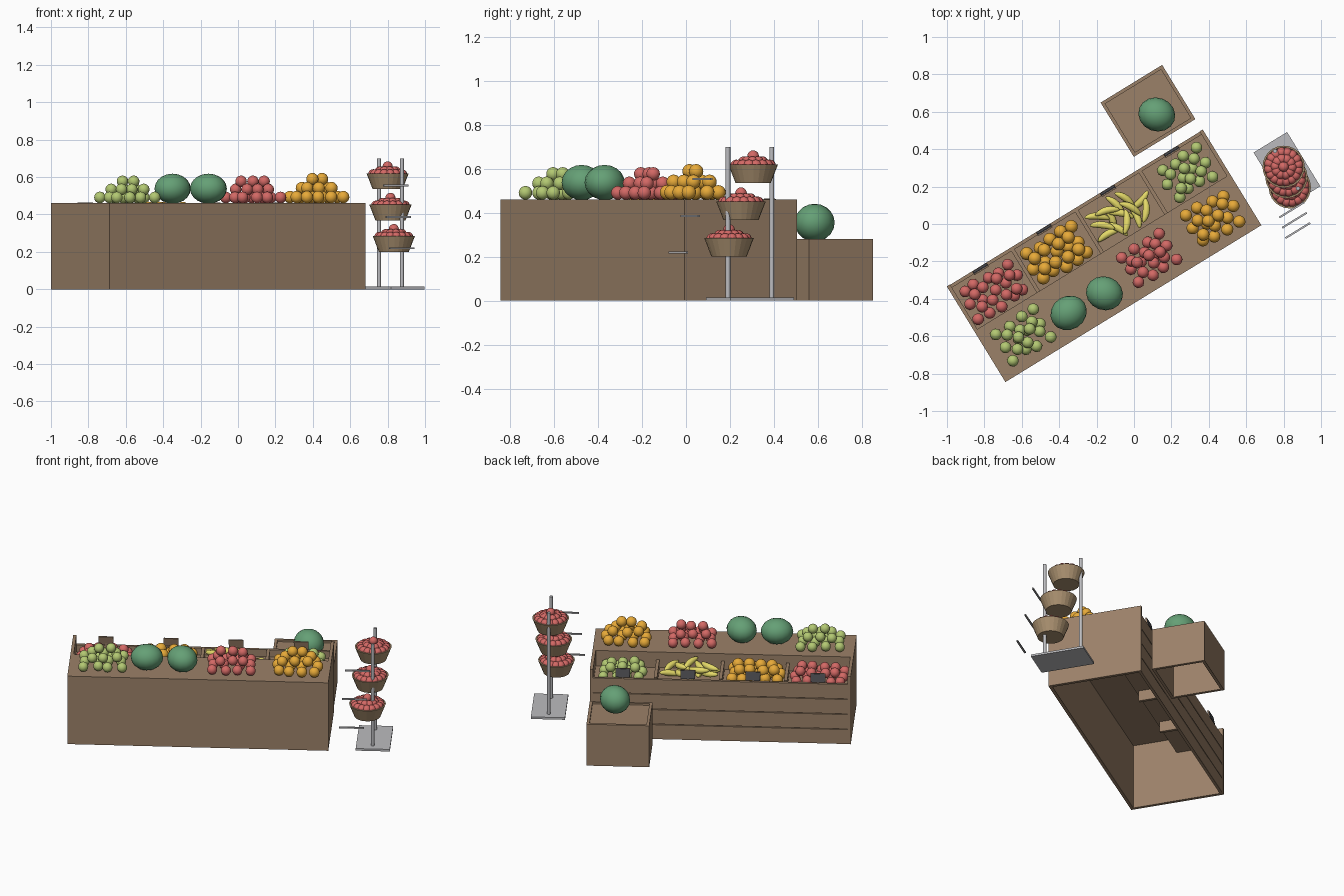
import bpy, bmesh, math, random
from mathutils import Matrix, Vector

if "Cube" in bpy.data.objects:
    bpy.data.objects.remove(bpy.data.objects["Cube"])

random.seed(4)
# Everything is laid out in a local frame (u along the counter, v across it)
ROOT = Matrix.Translation((-0.16, -0.17, 0)) @ Matrix.Rotation(math.radians(31.5), 4, 'Z')


def material(name, rgb):
    m = bpy.data.materials.new(name)
    m.diffuse_color = (*rgb, 1)
    m.use_nodes = True
    m.node_tree.nodes["Principled BSDF"].inputs["Base Color"].default_value = m.diffuse_color
    return m


WOOD = material("wood", (0.33, 0.22, 0.14))
WICKER = material("wicker", (0.40, 0.28, 0.16))
SLATE = material("slate", (0.08, 0.08, 0.09))
METAL = material("metal", (0.5, 0.5, 0.52))
RED = material("red_fruit", (0.65, 0.14, 0.13))
ORANGE = material("orange_fruit", (0.80, 0.40, 0.04))
LIME = material("green_fruit", (0.45, 0.58, 0.17))
YELLOW = material("yellow_fruit", (0.78, 0.70, 0.14))
MELON = material("melon_rind", (0.13, 0.35, 0.18))


def finish(bm, name, mat, smooth=False):
    me = bpy.data.meshes.new(name)
    bm.to_mesh(me)
    bm.free()
    ob = bpy.data.objects.new(name, me)
    bpy.context.collection.objects.link(ob)
    ob.matrix_world = ROOT
    me.materials.append(mat)
    if smooth:
        for p in me.polygons:
            p.use_smooth = True
    return ob


def box(name, u, v, z, mat=WOOD, tilt=0):
    """Box from (min, max) pairs, optionally tilted about its u axis."""
    size = [b - a for a, b in (u, v, z)]
    mid = Vector([(a + b) / 2 for a, b in (u, v, z)])
    bm = bmesh.new()
    bmesh.ops.create_cube(bm, size=1, matrix=Matrix.Translation(mid)
                          @ Matrix.Rotation(tilt, 4, 'X') @ Matrix.Diagonal((*size, 1)))
    return finish(bm, name, mat)


def balls(name, points, r, mat, scale=(1, 1, 1), spin=0):
    bm = bmesh.new()
    for p in points:
        bmesh.ops.create_uvsphere(bm, u_segments=16, v_segments=10, radius=r,
                                  matrix=Matrix.Translation(p) @ Matrix.Rotation(spin, 4, 'Z')
                                  @ Matrix.Diagonal((*scale, 1)))
    return finish(bm, name, mat, True)


def pile(name, u, v, z, r, mat, layers, du, dv=0.08, rise=0.043):
    """Stacked layers of fruit with a little jitter."""
    pts = []
    for k, (nu, nv) in enumerate(layers):
        for i in range(nu):
            for j in range(nv):
                pts.append((u + (i - (nu - 1) / 2) * du + random.uniform(-.012, .012),
                            v + (j - (nv - 1) / 2) * dv + random.uniform(-.012, .012),
                            z + r + k * rise))
    balls(name, pts, r, mat)


def rod(name, p, q, r, mat=METAL):
    p, q = Vector(p), Vector(q)
    bm = bmesh.new()
    bmesh.ops.create_cone(bm, cap_ends=True, segments=12, radius1=r, radius2=r, depth=(q - p).length,
                          matrix=Matrix.Translation((p + q) / 2)
                          @ (q - p).to_track_quat('Z', 'Y').to_matrix().to_4x4())
    finish(bm, name, mat)


# Counter shell: rear panel, end panels, upper shelf, sunken bins
H, L = 0.46, 0.8025
box("counter_rear_panel", (-L, L), (-.30, -.28), (0, H))
for s, side in ((-1, "left"), (1, "right")):
    box(f"counter_{side}_end", sorted((s * (L - .02), s * L)), (-.28, .30), (0, H))
box("upper_shelf", (-L + .02, L - .02), (-.28, .02), (H - .02, H))
box("shelf_riser", (-L + .02, L - .02), (0, .02), (.34, H - .02))
box("bin_floor", (-L + .02, L - .02), (.02, .28), (.34, .355))
for i in (-1, 0, 1):
    box("bin_divider", (i * .4 - .01, i * .4 + .01), (.02, .28), (.27, .41))

# Slatted customer side
for k in range(4):
    box("front_slat", (-L + .02, L - .02), (.28, .298), (k * .102, k * .102 + .097))

# Price cards with slate faces on short stems
for i in range(4):
    u = -.6 + i * .4
    box("card_stem", (u - .006, u + .006), (.283, .293), (.39, .42))
    box("card_back", (u - .045, u + .045), (.279, .286), (.408, .465), WOOD, .2)
    box("card_face", (u - .043, u + .043), (.286, .290), (.410, .464), SLATE, .2)

# Fruit on the upper shelf
TOP = ((4, 3), (3, 2), (2, 1))
pile("shelf_green_fruit", -.59, -.134, H, .031, LIME, TOP, .075)
pile("shelf_red_fruit", .20, -.134, H, .031, RED, ((4, 3), (3, 2), (3, 1)), .078)
pile("shelf_orange_fruit", .60, -.132, H, .033, ORANGE, TOP, .078, rise=.048)
balls("shelf_melon_left", [(-.321, -.161, H + .078)], .1, MELON, (1, .9, .8), 0)
balls("shelf_melon_right", [(-.103, -.172, H + .078)], .1, MELON, (1, .9, .8), -.9)

# Fruit in the bins
BIN = ((5, 3), (4, 2))
pile("bin_red_fruit", -.60, .145, .355, .031, RED, BIN, .07)
pile("bin_orange_fruit", -.21, .145, .355, .035, ORANGE, BIN, .07)
pile("bin_green_fruit", .61, .145, .355, .031, LIME, ((4, 3), (3, 2)), .075)

# Bananas: tapered spindles with a slight bend
bm = bmesh.new()
for k in range(14):
    new = bmesh.ops.create_uvsphere(bm, u_segments=10, v_segments=10, radius=1)["verts"]
    a = random.uniform(0, math.pi)
    place = (Matrix.Translation((.08 + (k % 5) * .06, .09 + (k // 5) * .055, .38 + (k % 3) * .024))
             @ Matrix.Rotation(a, 4, 'Z') @ Matrix.Rotation(random.uniform(-.25, .25), 4, 'Y'))
    for v in new:
        x, y, z = v.co.z, v.co.x, v.co.y
        v.co = place @ Vector((x * .068, y * .02 + x * x * .012, z * .02))
finish(bm, "bin_bananas", YELLOW, True)

# Separate crate with a melon
cu, cv, a, b = .605, .538, .193, .17
for s in (-1, 1):
    box("crate_side", sorted((cu + s * a, cu + s * (a - .018))), (cv - b, cv + b), (0, .28))
    box("crate_wall", (cu - a + .018, cu + a - .018), sorted((cv + s * b, cv + s * (b - .018))), (0, .28))
box("crate_top", (cu - a + .018, cu + a - .018), (cv - b + .018, cv + b - .018), (.25, .268))
balls("crate_melon", [(.635, .497, .355)], .1, MELON, (1, .9, .86), -.9)

# Basket stand: base plate and two posts
su, sv = 1.075, -.117
box("stand_base", (su - .105, su + .105), (sv - .17, sv + .17), (0, .014), METAL)
for s in (-1, 1):
    rod("stand_post", (su - .003, sv + s * .117, .01), (su - .003, sv + s * .117, .70), .011)

# Three tapered baskets, heaped fruit and label bars
for u, v, z in ((1.067, -.096, .535), (1.051, -.151, .367), (1.038, -.207, .20)):
    bm = bmesh.new()
    rings = []
    for r, h in ((.08, 0), (.113, .085), (.104, .085), (.074, .012)):
        rings.append([bm.verts.new((u + r * math.cos(t * math.tau / 24),
                                    v + r * math.sin(t * math.tau / 24), z + h)) for t in range(24)])
    for lo, hi in zip(rings, rings[1:]):
        for t in range(24):
            bm.faces.new((lo[t], lo[(t + 1) % 24], hi[(t + 1) % 24], hi[t]))
    bm.faces.new(rings[0][::-1])
    bm.faces.new(rings[-1])
    finish(bm, "basket", WICKER)
    heap = [(u, v, z + .122)]
    for n, r, h in ((16, .078, .08), (10, .043, .095)):
        heap += [(u + r * math.cos(t * math.tau / n), v + r * math.sin(t * math.tau / n), z + h)
                 for t in range(n)]
    balls("basket_fruit", heap, .027, RED)
    bu, bv = u - .084, v - .219
    box("label_bar", (bu - .077, bu + .077), (bv - .005, bv + .005), (z + .015, z + .024), METAL)
